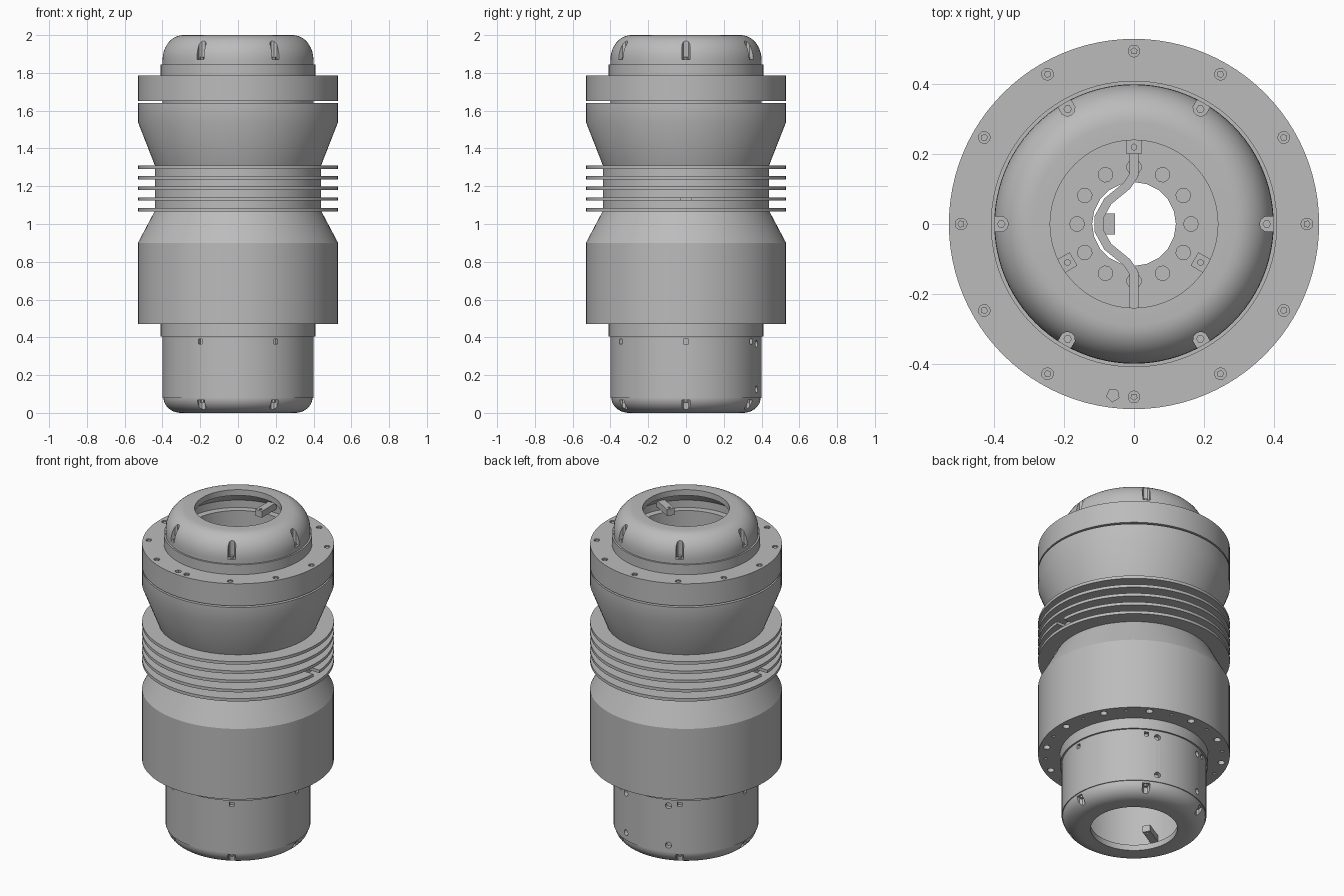
import bpy, bmesh
from math import sin, cos, pi, radians
from mathutils import Matrix, Vector

if "Cube" in bpy.data.objects:
    bpy.data.objects.remove(bpy.data.objects["Cube"])

grey = bpy.data.materials.new("plain grey")
grey.use_nodes = True
COLOUR = (0.5, 0.5, 0.5, 1)
grey.diffuse_color = COLOUR
grey.node_tree.nodes["Principled BSDF"].inputs["Base Color"].default_value = COLOUR


def finish(name, bm):
    bmesh.ops.recalc_face_normals(bm, faces=bm.faces)
    mesh = bpy.data.meshes.new(name)
    bm.to_mesh(mesh)
    bm.free()
    mesh.materials.append(grey)
    obj = bpy.data.objects.new(name, mesh)
    bpy.context.scene.collection.objects.link(obj)
    return obj


def lathe(name, profile, sides=96):
    """Spin a closed (radius, height) profile into a solid ring."""
    bm = bmesh.new()
    rows = []
    for i in range(sides):
        a = 2 * pi * i / sides
        rows.append([bm.verts.new((r * cos(a), r * sin(a), z)) for r, z in profile])
    for i in range(sides):
        p, q = rows[i], rows[(i + 1) % sides]
        for j in range(len(profile)):
            k = (j + 1) % len(profile)
            bm.faces.new((p[j], q[j], q[k], p[k]))
    return finish(name, bm)


def ring(name, inner, outer, z0, z1, sides=96):
    return lathe(name, [(inner, z0), (outer, z0), (outer, z1), (inner, z1)], sides)


def prism(bm, points, z0, z1, matrix=Matrix()):
    low = [bm.verts.new(matrix @ Vector((x, y, z0))) for x, y in points]
    high = [bm.verts.new(matrix @ Vector((x, y, z1))) for x, y in points]
    bm.faces.new(low[::-1])
    bm.faces.new(high)
    n = len(points)
    for i in range(n):
        j = (i + 1) % n
        bm.faces.new((low[i], low[j], high[j], high[i]))


def circle(r, sides, cx=0.0):
    return [(cx + r * cos(2 * pi * i / sides), r * sin(2 * pi * i / sides)) for i in range(sides)]


def box(x0, x1, y0, y1):
    return [(x0, y0), (x1, y0), (x1, y1), (x0, y1)]


def turn(degrees):
    return Matrix.Rotation(radians(degrees), 4, 'Z')


def steps(step, start=0):
    return range(start, start + 360, step)


def around(name, points, z0, z1, angles):
    """Repeat one upright prism about the axis."""
    bm = bmesh.new()
    for a in angles:
        prism(bm, points, z0, z1, turn(a))
    return finish(name, bm)


def radial(name, points, r0, r1, z, angles):
    """Repeat one prism pointing outwards from the axis."""
    bm = bmesh.new()
    lay = Matrix.Translation((0, 0, z)) @ Matrix.Rotation(pi / 2, 4, 'Y')
    for a in angles:
        prism(bm, points, r0, r1, turn(a) @ lay)
    return finish(name, bm)


def cut(obj, cutter):
    """Subtract the cutter, then discard it."""
    cutter.hide_render = True
    mod = obj.modifiers.new("cut", 'BOOLEAN')
    mod.operation, mod.solver, mod.object = 'DIFFERENCE', 'EXACT', cutter
    bpy.context.view_layer.update()
    deps = bpy.context.evaluated_depsgraph_get()
    mesh = bpy.data.meshes.new_from_object(obj.evaluated_get(deps))
    obj.modifiers.clear()
    obj.data = mesh
    bpy.data.objects.remove(cutter)


def arc(cr, cz, rr, rz, n=10):
    return [(cr + rr * cos(pi / 2 * i / n), cz + rz * sin(pi / 2 * i / n)) for i in range(n + 1)]


# Core with the central bore and a ring of pits on both floors
core = ring("core", 0.12, 0.38, 0.45, 1.6, 20)
for z0, z1 in ((0.42, 0.48), (1.57, 1.63)):
    cut(core, around("pit_cutter", circle(0.021, 10, 0.163), z0, z1, steps(30)))

# Lower body, tapered at the top, with fixing holes underneath
lower = lathe("lower_body", [(0.3, 0.47), (0.53, 0.47), (0.53, 0.9), (0.44, 1.07), (0.3, 1.07)])
cut(lower, around("hole_cutter", circle(0.02, 12, 0.49), 0.4, 0.52, steps(30)))
cut(lower, around("hole_cutter", circle(0.01, 8, 0.49), 0.4, 0.5, steps(30, 15)))

# Waist with cooling fins; the second fin is slotted on both sides
ring("fin_core", 0.3, 0.44, 1.06, 1.32)
for i in range(5):
    z = 1.076 + 0.0563 * i
    fin = ring("cooling_fin", 0.4, 0.53, z - 0.009, z + 0.009)
    if i == 1:
        cut(fin, around("slot_cutter", box(0.45, 0.56, -0.03, 0.03), z - 0.05, z + 0.05, (0, 180)))

# Upper body and the flange above it
lathe("upper_body", [(0.3, 1.31), (0.44, 1.31), (0.53, 1.54), (0.53, 1.64), (0.3, 1.64)])
ring("seam_core", 0.3, 0.4, 1.6, 1.7)
flange = ring("flange", 0.3, 0.53, 1.65, 1.785)
cut(flange, around("hole_cutter", circle(0.017, 10, 0.495), 1.765, 1.82, steps(30)))
cut(flange, around("hole_cutter", circle(0.019, 5, 0.494), 1.765, 1.82, (263,)))
around("flange_screws", circle(0.011, 5, 0.495), 1.76, 1.78, steps(30))

# Neck and domed top cap with six screw slots
ring("upper_neck", 0.3, 0.41, 1.77, 1.845)
cap = lathe("top_cap", [(0.34, 1.84), (0.4, 1.84)] + arc(0.29, 1.87, 0.11, 0.13)
            + [(0.24, 2.0), (0.24, 1.965), (0.3, 1.94), (0.34, 1.89)])
slot = [(0.45, -0.021), (0.45, 0.021), (0.375, 0.021), (0.363, 0.012),
        (0.36, 0), (0.363, -0.012), (0.375, -0.021)]
cut(cap, around("slot_cutter", slot, 1.872, 2.05, steps(60)))
around("cap_screws", circle(0.012, 6, 0.38), 1.865, 1.885, steps(60))

# Lower neck and barrel with square notches and two pairs of round holes
ring("lower_neck", 0.3, 0.41, 0.405, 0.48)
barrel = ring("barrel", 0.33, 0.4, 0.08, 0.41)
cut(barrel, radial("notch_cutter", box(-0.013, 0.013, -0.012, 0.012), 0.375, 0.45, 0.378, steps(60)))
for z in (0.365, 0.125):
    cut(barrel, radial("hole_cutter", circle(0.018, 12), 0.37, 0.45, z, (69, 111)))

# Rounded bottom cap with matching slots
base = [(r, 0.08 - z) for r, z in arc(0.3, 0.0, 0.095, 0.08)]
bottom = lathe("bottom_cap", [(0.33, 0.085)] + [(0.395, 0.085)] + base
               + [(0.24, 0), (0.24, 0.035), (0.3, 0.06)])
cut(bottom, around("slot_cutter", slot, -0.05, 0.068, steps(60)))
around("bottom_screws", circle(0.012, 6, 0.375), 0.055, 0.075, steps(60))

# Lugs inside both openings
for z0, z1 in ((0.09, 0.13), (1.87, 1.91)):
    lugs = around("inner_lugs", box(0.2, 0.345, -0.022, 0.022), z0, z1, steps(120, 90))
    cut(lugs, around("lug_hole_cutter", circle(0.009, 6, 0.22), z0 - 0.02, z1 + 0.02, steps(120, 90)))

# Bent clip across the bore, with its small catch
bm = bmesh.new()
half = [(0, 0.24), (0, 0.14), (-0.02, 0.11), (-0.075, 0.065), (-0.1, 0.02)]
path = [Vector(p) for p in half] + [Vector((x, -y)) for x, y in reversed(half)]
for p, q in zip(path, path[1:]):
    along = (q - p).normalized()
    side = Vector((-along.y, along.x)) * 0.0125
    p, q = p - along * 0.003, q + along * 0.003
    prism(bm, [p - side, q - side, q + side, p + side], 1.58, 1.75)
prism(bm, box(-0.1, -0.055, -0.03, 0.03), 1.62, 1.72)
finish("bore_clip", bm)

# Smooth the round surfaces and keep hard edges crisp
bpy.ops.object.select_all(action='DESELECT')
for obj in bpy.context.scene.objects:
    if obj.type == 'MESH' and obj.data.materials and obj.data.materials[0] == grey:
        obj.select_set(True)
        bpy.context.view_layer.objects.active = obj
bpy.ops.object.shade_smooth_by_angle(angle=radians(25))
